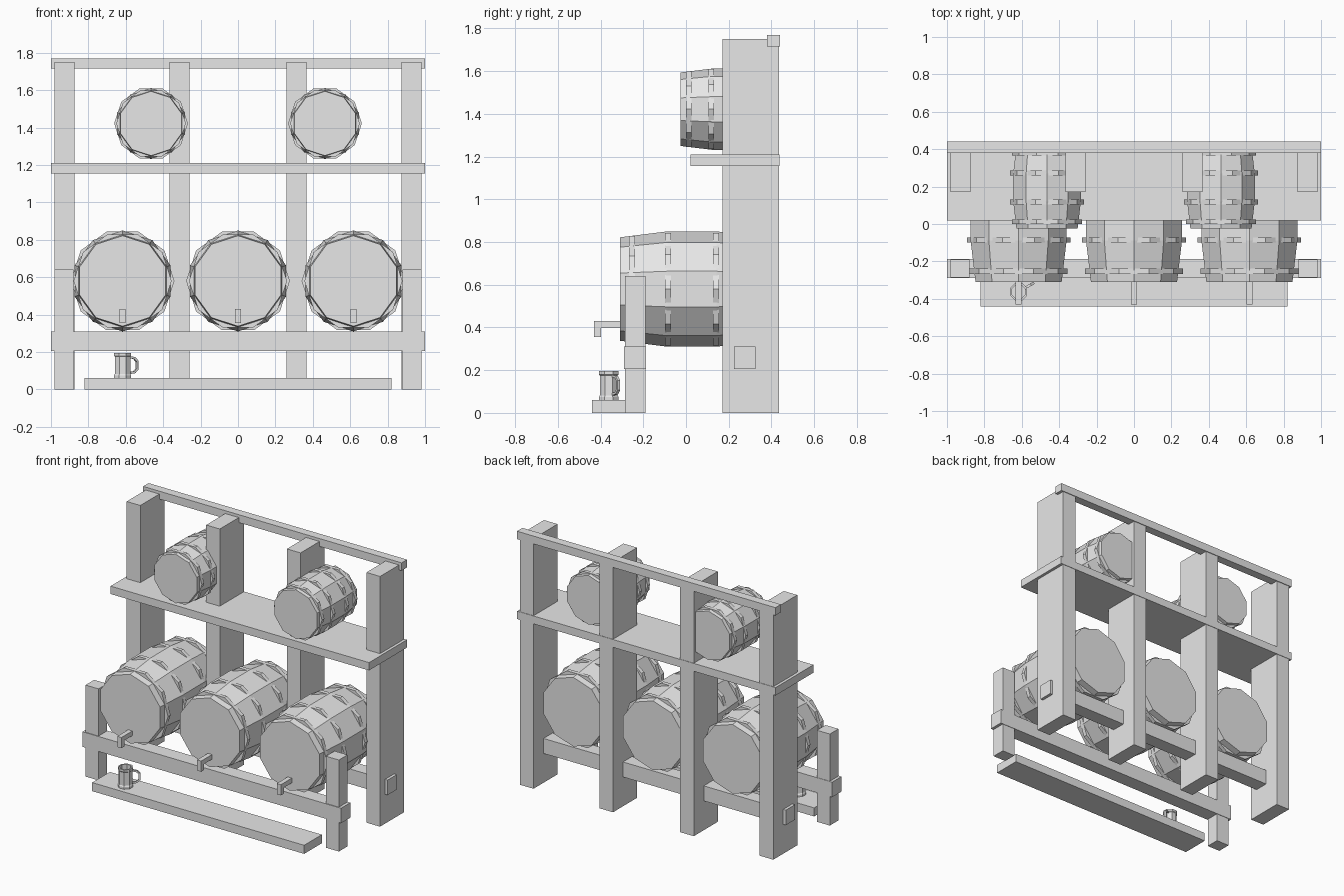
import bpy, bmesh, math
from mathutils import Matrix, Vector

if "Cube" in bpy.data.objects:
    bpy.data.objects.remove(bpy.data.objects["Cube"])

grey = bpy.data.materials.new("plain_grey")
grey.diffuse_color = (0.8, 0.8, 0.8, 1)
grey.use_nodes = True
grey.node_tree.nodes["Principled BSDF"].inputs["Base Color"].default_value = grey.diffuse_color


def finish(bm, name):
    bmesh.ops.recalc_face_normals(bm, faces=bm.faces)
    me = bpy.data.meshes.new(name)
    bm.to_mesh(me)
    bm.free()
    me.materials.append(grey)
    ob = bpy.data.objects.new(name, me)
    bpy.context.collection.objects.link(ob)
    return ob


def box(name, x0, x1, y0, y1, z0, z1):
    bm = bmesh.new()
    size = Matrix.Diagonal((x1 - x0, y1 - y0, z1 - z0, 1))
    mid = Matrix.Translation(((x0 + x1) / 2, (y0 + y1) / 2, (z0 + z1) / 2))
    bmesh.ops.create_cube(bm, size=1, matrix=mid @ size)
    return finish(bm, name)


def lathe(name, profile, sides, turn, place, closed=False):
    """Loft rings of (radius, height) along local z, capped or joined end to end."""
    bm = bmesh.new()
    rings = []
    for r, h in profile:
        ring = []
        for i in range(sides):
            a = turn + 2 * math.pi * i / sides
            ring.append(bm.verts.new(place @ Vector((r * math.cos(a), r * math.sin(a), h))))
        rings.append(ring)
    pairs = list(zip(rings, rings[1:]))
    if closed:
        pairs.append((rings[-1], rings[0]))
    else:
        bm.faces.new(rings[0])
        bm.faces.new(rings[-1])
    for a, b in pairs:
        for i in range(sides):
            j = (i + 1) % sides
            bm.faces.new((a[i], a[j], b[j], b[i]))
    return finish(bm, name)


def barrel(name, x, z, y0, y1, r_end, r_mid, bands):
    # local z runs along world +y, a corner points straight up
    place = Matrix.Translation((x, 0, z)) @ Matrix.Rotation(-math.pi / 2, 4, 'X')
    length = y1 - y0
    body = [(r_end, y0), (r_mid, y0 + 0.33 * length),
            (r_mid, y1 - 0.33 * length), (r_end, y1)]
    lathe(name, body, 10, math.pi / 2, place)
    # hoops are turned half a side, so they show across the staves
    for n, (y, r, w) in enumerate(bands):
        hoop = [(r, y - w), (r, y + w), (r * 0.85, y + w), (r * 0.85, y - w)]
        lathe(f"{name}_hoop_{n}", hoop, 10, 0, place, closed=True)


# Frame: rear posts, front posts, rails and shelf
for n, (a, b) in enumerate([(-0.98, -0.875), (-0.365, -0.26), (0.26, 0.365), (0.875, 0.98)]):
    box(f"rear_post_{n}", a, b, 0.17, 0.435, 0, 1.75)
for n, (a, b) in enumerate([(-0.98, -0.88), (0.88, 0.98)]):
    box(f"front_post_{n}", a, b, -0.285, -0.19, 0, 0.64)
box("top_rail", -1, 1, 0.38, 0.44, 1.715, 1.77)
box("shelf", -1, 1, 0.02, 0.438, 1.155, 1.21)
box("rear_rail", -1, 1, 0.225, 0.325, 0.205, 0.31)
box("front_rail", -1, 1, -0.29, -0.187, 0.205, 0.31)
box("step_board", -0.82, 0.82, -0.44, -0.245, 0, 0.06)

# Large barrels with taps
for n, x in enumerate((-0.617, 0, 0.617)):
    barrel(f"large_barrel_{n}", x, 0.58, -0.31, 0.365, 0.242, 0.27,
           [(-0.252, 0.262, 0.014), (-0.085, 0.277, 0.014),
            (0.14, 0.277, 0.014), (0.307, 0.262, 0.014)])
    box(f"tap_pipe_{n}", x - 0.016, x + 0.016, -0.43, -0.305, 0.397, 0.43)
    box(f"tap_spout_{n}", x - 0.016, x + 0.016, -0.43, -0.397, 0.355, 0.397)

# Small barrels on the shelf
for n, x in enumerate((-0.465, 0.465)):
    barrel(f"small_barrel_{n}", x, 1.422, -0.025, 0.415, 0.172, 0.19,
           [(0.012, 0.186, 0.013), (0.118, 0.197, 0.013),
            (0.272, 0.197, 0.013), (0.378, 0.186, 0.013)])

# Mug with a hollow top
mug_at = Matrix.Translation((-0.617, -0.362, 0.06))
lathe("mug", [(0.05, 0), (0.05, 0.014), (0.045, 0.022), (0.045, 0.115), (0.05, 0.12),
              (0.05, 0.135), (0.039, 0.135), (0.039, 0.03)], 8, math.pi / 8, mug_at)

# Mug handle: square bar swept round a half loop, turned slightly to the rear
bm = bmesh.new()
place = mug_at @ Matrix.Rotation(math.radians(30), 4, 'Z')
path = [(0.038, 0.113), (0.072, 0.108), (0.09, 0.09), (0.09, 0.05), (0.072, 0.032), (0.038, 0.027)]
rings = []
for u, h in path:
    out = Vector((u - 0.045, 0, h - 0.07)).normalized() * 0.006
    side = Vector((0, 0.007, 0))
    c = Vector((u, 0, h))
    rings.append([bm.verts.new(place @ (c + s * out + t * side))
                  for s, t in ((1, 1), (1, -1), (-1, -1), (-1, 1))])
for a, b in zip(rings, rings[1:]):
    for i in range(4):
        j = (i + 1) % 4
        bm.faces.new((a[i], a[j], b[j], b[i]))
bm.faces.new(rings[0])
bm.faces.new(rings[-1])
finish(bm, "mug_handle")
